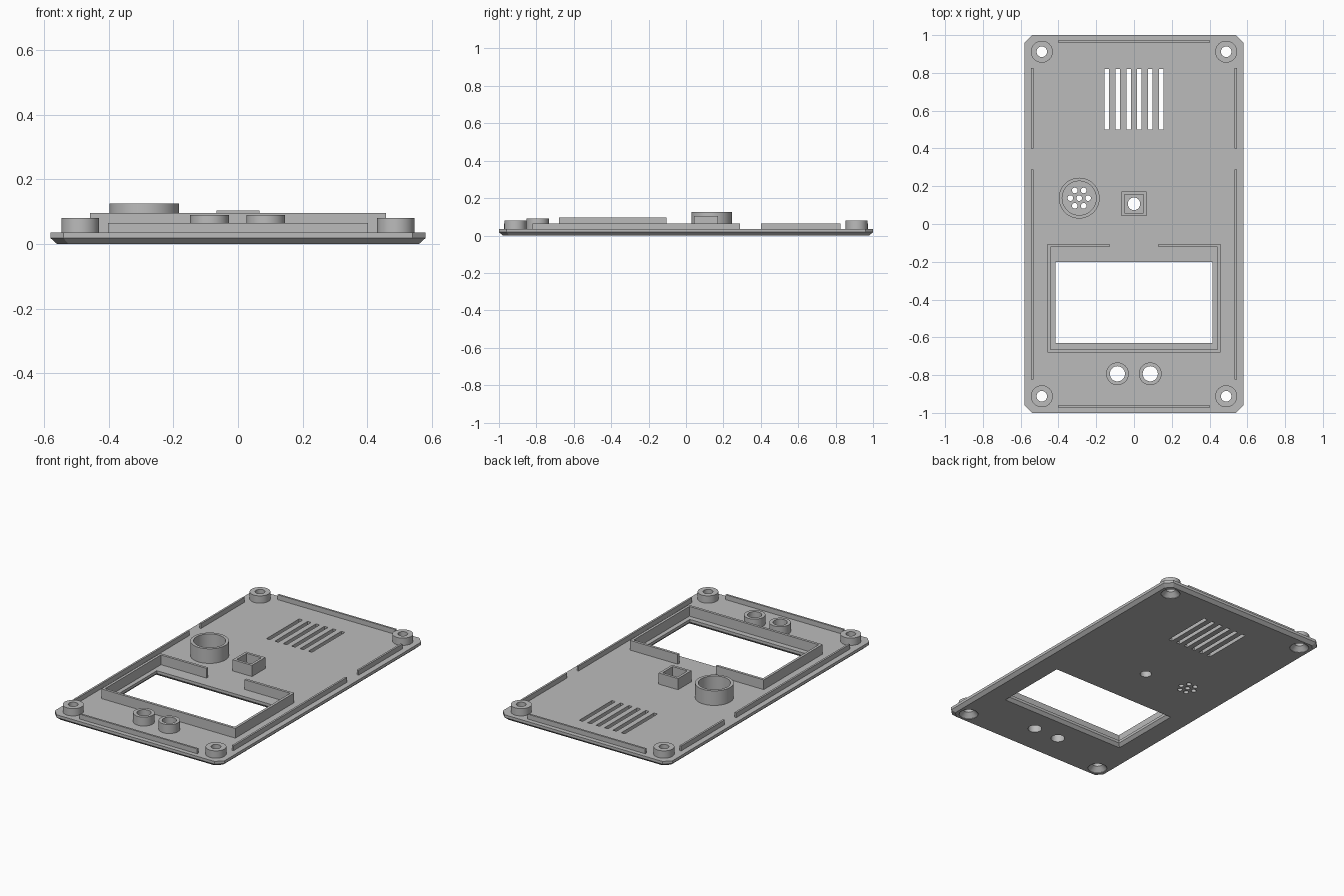
import bpy, bmesh
from math import cos, sin, pi, radians

if "Cube" in bpy.data.objects:
    bpy.data.objects.remove(bpy.data.objects["Cube"])

PLATE = 0.035      # plate thickness
EDGE = 0.018       # height of the bevelled lower edge

grey = bpy.data.materials.new("grey plastic")
grey.use_nodes = True
grey.diffuse_color = (0.5, 0.5, 0.5, 1)
grey.node_tree.nodes["Principled BSDF"].inputs["Base Color"].default_value = (0.5, 0.5, 0.5, 1)


def circle(x, y, r, n=48):
    return [(x + r * cos(2 * pi * i / n), y + r * sin(2 * pi * i / n)) for i in range(n)]


def rect(x, y, hx, hy):
    return [(x - hx, y - hy), (x + hx, y - hy), (x + hx, y + hy), (x - hx, y + hy)]


def octagon(hx, hy, c):
    return [(-hx + c, -hy), (hx - c, -hy), (hx, -hy + c), (hx, hy - c),
            (hx - c, hy), (-hx + c, hy), (-hx, hy - c), (-hx, -hy + c)]


def loft(bm, sections, wrap=False):
    """Skin (outline, z) sections; cap the ends, or wrap round for a tube."""
    rings = [[bm.verts.new((x, y, z)) for x, y in pts] for pts, z in sections]
    pairs = list(zip(rings, rings[1:]))
    if wrap:
        pairs.append((rings[-1], rings[0]))
    else:
        bm.faces.new(rings[0][::-1])
        bm.faces.new(rings[-1])
    for a, b in pairs:
        for i in range(len(a)):
            j = (i + 1) % len(a)
            bm.faces.new((a[i], a[j], b[j], b[i]))


def finish(name, bm):
    bmesh.ops.recalc_face_normals(bm, faces=bm.faces)
    mesh = bpy.data.meshes.new(name)
    bm.to_mesh(mesh)
    bm.free()
    mesh.materials.append(grey)
    mesh.shade_smooth()
    mesh.set_sharp_from_angle(angle=radians(25))
    obj = bpy.data.objects.new(name, mesh)
    bpy.context.collection.objects.link(obj)
    return obj


def solid(name, outline, top):
    bm = bmesh.new()
    loft(bm, [(outline, PLATE), (outline, top)])
    return finish(name, bm)


def tube(name, outer, inner, top):
    bm = bmesh.new()
    loft(bm, [(outer, PLATE), (outer, top), (inner, top), (inner, PLATE)], wrap=True)
    return finish(name, bm)


# Layout
corners = [(sx * 0.488, sy * 0.912) for sx in (-1, 1) for sy in (-1, 1)]
buttons = [(-0.088, -0.793), (0.086, -0.793)]
speaker = (-0.29, 0.137)
lamp = (0, 0.107)

# Face plate with clipped corners and a bevelled lower edge
bm = bmesh.new()
loft(bm, [(octagon(0.56, 0.98, 0.035), 0), (octagon(0.58, 1, 0.04), EDGE),
          (octagon(0.58, 1, 0.04), PLATE)])
plate = finish("face_plate", bm)

# All openings, gathered in one cutter
bm = bmesh.new()
LOW, HIGH = -0.02, 0.06


def hole(outline):
    loft(bm, [(outline, LOW), (outline, HIGH)])


for x, y in corners:                       # countersunk screw holes
    loft(bm, [(circle(x, y, 0.055), LOW), (circle(x, y, 0.055), 0.003),
              (circle(x, y, 0.028), 0.03), (circle(x, y, 0.028), HIGH)])
for x, y in buttons:
    hole(circle(x, y, 0.04))
hole(circle(*lamp, 0.033))
hole(circle(*speaker, 0.015, 24))
for x, y in circle(*speaker, 0.047, 6):
    hole(circle(x, y, 0.015, 24))
for i in range(6):                         # sound slots
    hole(rect((i - 2.5) * 0.0575, 0.66, 0.012, 0.16))
loft(bm, [(rect(0, -0.415, 0.432, 0.232), LOW), (rect(0, -0.415, 0.432, 0.232), 0),
          (rect(0, -0.415, 0.415, 0.215), EDGE), (rect(0, -0.415, 0.415, 0.215), HIGH)])
cutter = finish("opening_cutter", bm)
cutter.hide_render = True

cut = plate.modifiers.new("openings", "BOOLEAN")
cut.operation = "DIFFERENCE"
cut.solver = "EXACT"
cut.object = cutter
bpy.context.view_layer.objects.active = plate
bpy.ops.object.modifier_apply(modifier=cut.name)
bpy.data.objects.remove(cutter)
plate.data.set_sharp_from_angle(angle=radians(25))

# Round bosses
for x, y in corners:
    tube("screw_boss", circle(x, y, 0.058), circle(x, y, 0.028), 0.08)
for x, y in buttons:
    tube("button_boss", circle(x, y, 0.06), circle(x, y, 0.04), 0.09)
tube("speaker_ring", circle(*speaker, 0.108), circle(*speaker, 0.09), 0.125)

# Square lamp holder
tube("lamp_holder", rect(*lamp, 0.066, 0.065), rect(*lamp, 0.05, 0.049), 0.104)

# Screen frame, open in the middle of its upper side
half = [(0.13, -0.121), (0.442, -0.121), (0.442, -0.664)]
outer = [(0.458, -0.68), (0.458, -0.105), (0.13, -0.105)]
right_side = outer + half
left_side = [(-x, y) for x, y in reversed(right_side)]
solid("screen_frame", right_side + left_side, 0.095)

# Locating ribs round the rim
for s in (-1, 1):
    solid("end_rib", rect(0, s * 0.966, 0.402, 0.006), 0.065)
    solid("long_side_rib", rect(s * 0.539, -0.267, 0.006, 0.555), 0.065)
    solid("short_side_rib", rect(s * 0.539, 0.613, 0.006, 0.213), 0.065)
